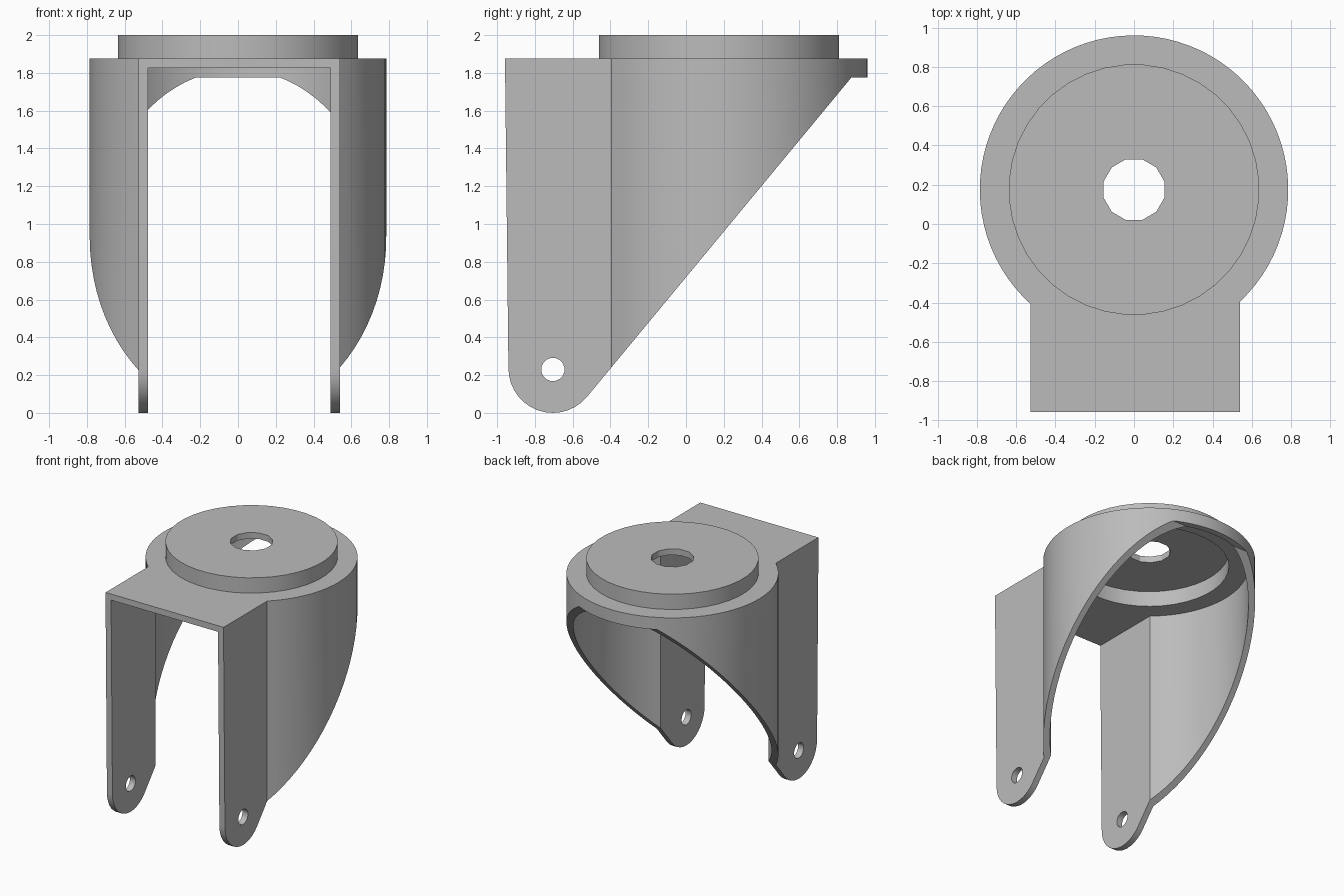
import bpy, bmesh
from math import sin, cos, pi, asin, atan2, radians
from mathutils import Vector

if "Cube" in bpy.data.objects:
    bpy.data.objects.remove(bpy.data.objects["Cube"], do_unlink=True)

grey = bpy.data.materials.new("plain grey")
grey.use_nodes = True
COLOUR = (0.5, 0.5, 0.5, 1)
grey.diffuse_color = COLOUR
grey.node_tree.nodes["Principled BSDF"].inputs["Base Color"].default_value = COLOUR

CY = 0.175            # swivel axis position along y
TOP = 1.875           # top of the fork plate
AXLE = (-0.705, 0.235)


def arc(centre, r, a0, a1, n):
    """Points on an arc, both ends included."""
    return [(centre[0] + r * cos(a0 + (a1 - a0) * i / n),
             centre[1] + r * sin(a0 + (a1 - a0) * i / n)) for i in range(n + 1)]


def circle(centre, r, n):
    return arc(centre, r, pi / n, 2 * pi + pi / n, n)[:-1]


def prism(name, outline, lo, hi, axis="z"):
    """Extrude an outline along z (outline is x, y) or along x (outline is y, z)."""
    def place(p, t):
        return Vector((p[0], p[1], t)) if axis == "z" else Vector((t, p[0], p[1]))
    bm = bmesh.new()
    base = bm.faces.new([bm.verts.new(place(p, lo)) for p in outline])
    moved = bmesh.ops.extrude_face_region(bm, geom=[base])["geom"]
    shift = place((0, 0), hi - lo)
    bmesh.ops.translate(bm, vec=shift, verts=[v for v in moved if isinstance(v, bmesh.types.BMVert)])
    bmesh.ops.recalc_face_normals(bm, faces=bm.faces)
    mesh = bpy.data.meshes.new(name)
    bm.to_mesh(mesh)
    bm.free()
    mesh.materials.append(grey)
    obj = bpy.data.objects.new(name, mesh)
    bpy.context.collection.objects.link(obj)
    return obj


def combine(target, tool, operation):
    """Apply a boolean and discard the helper."""
    mod = target.modifiers.new("cut", "BOOLEAN")
    mod.operation, mod.object, mod.solver = operation, tool, "EXACT"
    bpy.context.view_layer.update()
    result = target.evaluated_get(bpy.context.evaluated_depsgraph_get())
    mesh = bpy.data.meshes.new_from_object(result)
    target.modifiers.clear()
    target.data = mesh
    bpy.data.objects.remove(tool, do_unlink=True)


def keyhole(r, left, right, front):
    """Round back joined to a straight-sided front."""
    start = -pi / 2 + asin(right / r)
    end = 3 * pi / 2 - asin(-left / r)
    return arc((0, CY), r, start, end, 64) + [(left, front), (right, front)]


# Fork shell: round hood with two flat legs, open at the front and below
fork = prism("fork", keyhole(0.785, -0.527, 0.54, -0.957), 0, TOP)
inside = prism("fork_inside", keyhole(0.735, -0.477, 0.49, -1.2), -0.5, 1.825)
combine(fork, inside, "DIFFERENCE")

# Side profile: rounded axle ends, slanted rear edge and short rear lip
tangent = atan2(-1, 1.2)
profile = arc(AXLE, 0.235, pi, 2 * pi + tangent, 14)
profile += [(0.875, 1.775), (1.2, 1.775), (1.2, 2.2), (-0.962, 2.2)]
combine(fork, prism("side_profile", profile, -1, 1, "x"), "INTERSECT")

# Swivel boss: raised disc, hollow underneath, with a central bore
combine(fork, prism("boss", circle((0, CY), 0.638, 40), 1.85, 2.0), "UNION")
combine(fork, prism("boss_recess", circle((0, CY), 0.59, 40), 1.7, 1.95), "DIFFERENCE")
combine(fork, prism("boss_bore", circle((0, CY), 0.16, 12), 1.6, 2.2), "DIFFERENCE")

# Axle hole through both legs
combine(fork, prism("axle_hole", circle((AXLE[0], 0.23), 0.062, 16), -1, 1, "x"), "DIFFERENCE")

fork.name = "caster_fork"
bpy.ops.object.select_all(action="DESELECT")
fork.select_set(True)
bpy.context.view_layer.objects.active = fork
bpy.ops.object.shade_smooth_by_angle(angle=radians(30))
